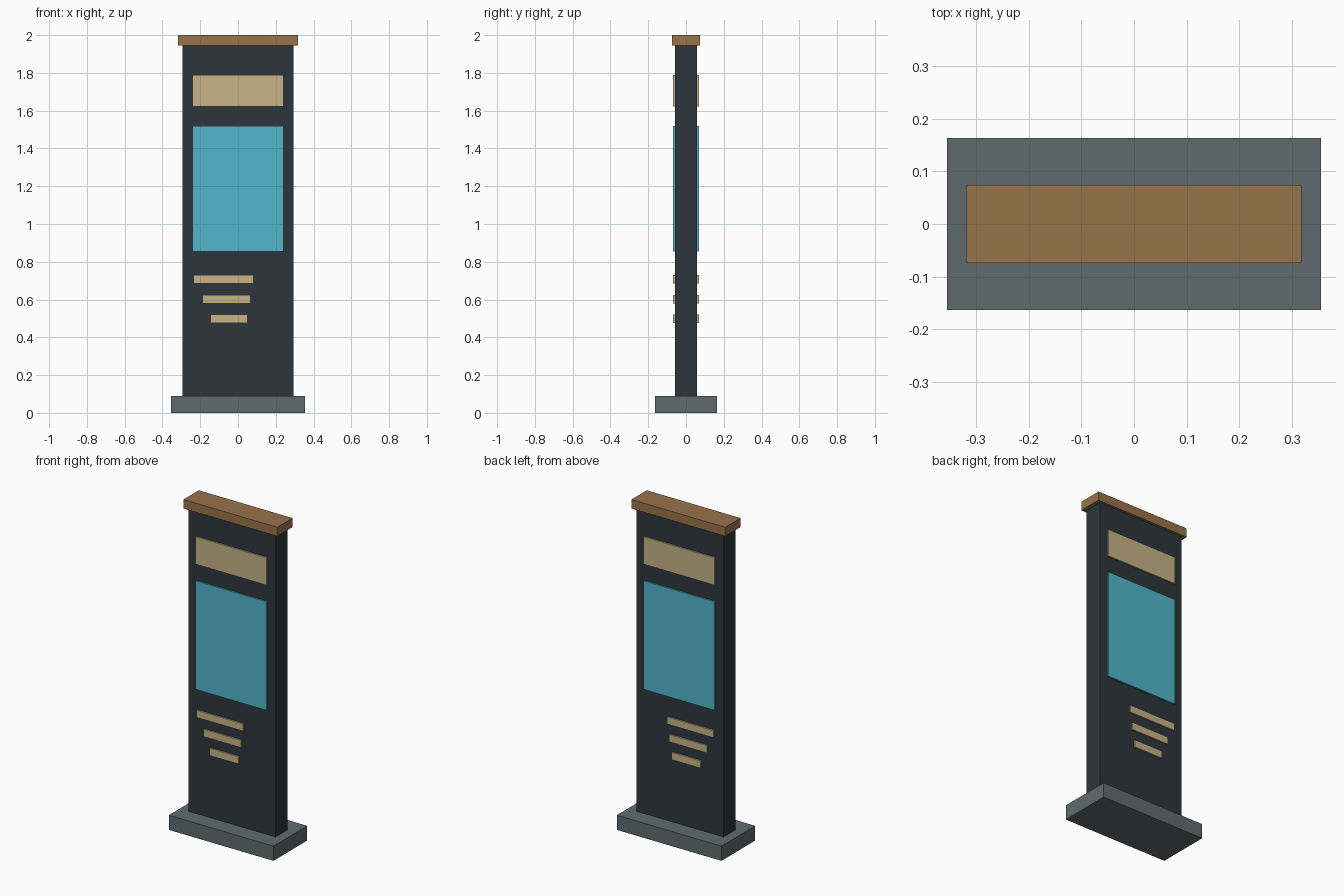
import bpy

if "Cube" in bpy.data.objects:
    bpy.data.objects.remove(bpy.data.objects["Cube"])


def material(name, rgb):
    """Flat colour from 8-bit sRGB, stored as linear."""
    mat = bpy.data.materials.new(name)
    lin = [((c / 255 + 0.055) / 1.055) ** 2.4 for c in rgb]
    mat.diffuse_color = (*lin, 1)
    mat.use_nodes = True
    mat.node_tree.nodes["Principled BSDF"].inputs["Base Color"].default_value = mat.diffuse_color
    return mat


SLATE = material("dark slate", (45, 53, 59))
STONE = material("grey stone", (95, 107, 109))
WOOD = material("warm wood", (151, 115, 74))
SAND = material("sand", (199, 179, 135))
SCREEN = material("screen blue", (82, 182, 203))


def box(name, x, y, z, mat):
    """Box from (min, max) ranges along each axis."""
    bpy.ops.mesh.primitive_cube_add(size=1)
    ob = bpy.context.object
    ob.name = name
    for v in ob.data.vertices:
        v.co = [r[0] if c < 0 else r[1] for c, r in zip(v.co, (x, y, z))]
    ob.data.materials.append(mat)
    return ob


# Main body: plinth, upright slab, cap
box("base", (-0.355, 0.355), (-0.163, 0.163), (0, 0.09), STONE)
box("panel", (-0.295, 0.295), (-0.058, 0.058), (0.09, 1.945), SLATE)
box("cap", (-0.318, 0.318), (-0.074, 0.074), (1.945, 2.0), WOOD)

# Thin plates, repeated on the front and back faces
plates = [
    ("header_sign", (-0.24, 0.24), (1.622, 1.79), SAND),
    ("screen", (-0.24, 0.24), (0.855, 1.52), SCREEN),
    ("text_bar_top", (-0.235, 0.082), (0.685, 0.729), SAND),
    ("text_bar_middle", (-0.188, 0.067), (0.58, 0.625), SAND),
    ("text_bar_bottom", (-0.145, 0.05), (0.475, 0.52), SAND),
]
for side, y in (("front", (-0.0675, -0.058)), ("back", (0.058, 0.0675))):
    for name, x, z, mat in plates:
        box(f"{side}_{name}", x, y, z, mat)
